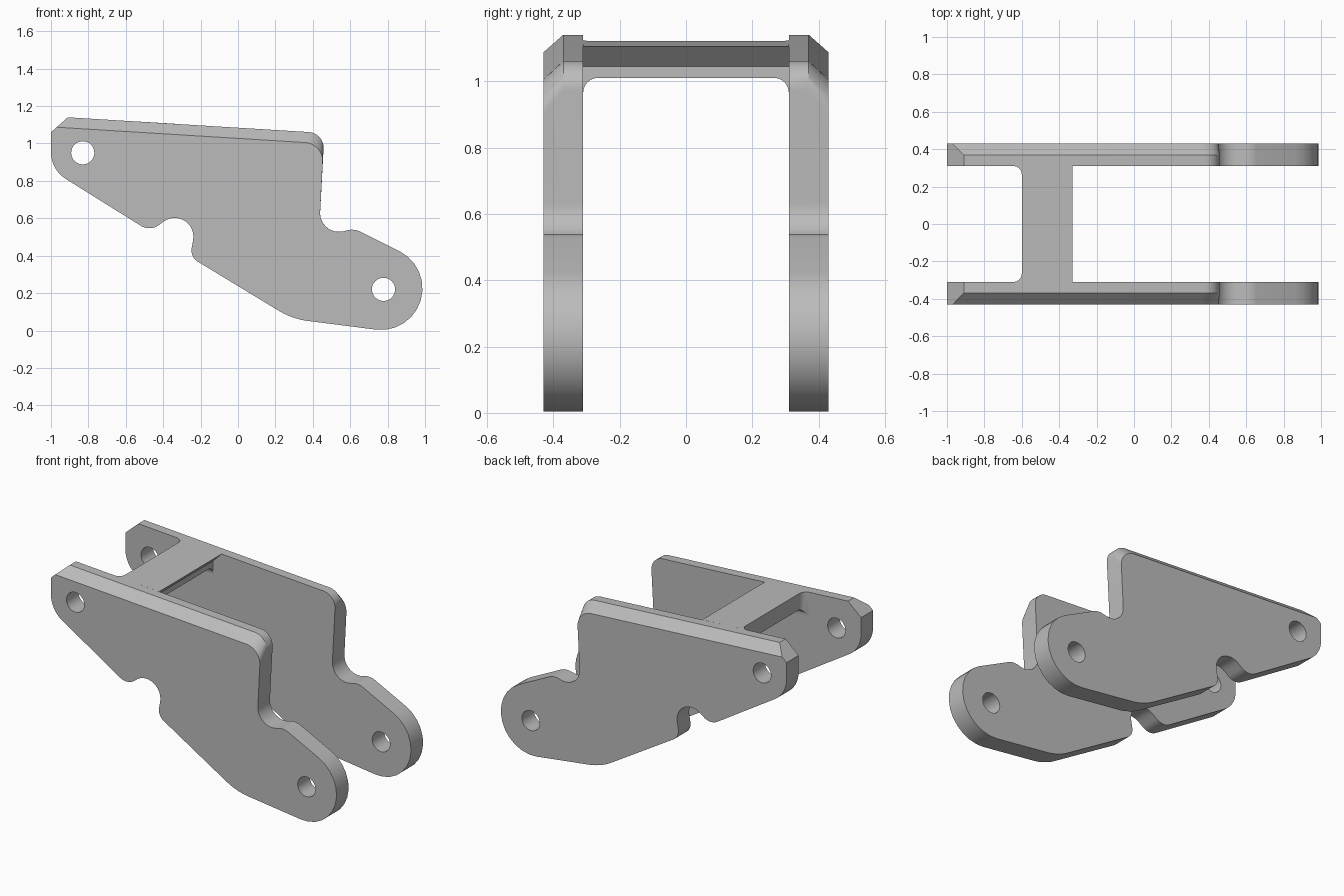
import bpy, bmesh, math
from mathutils import Vector

cube = bpy.data.objects.get("Cube")
if cube:
    bpy.data.objects.remove(cube)

grey = bpy.data.materials.new("plain_grey")
grey.use_nodes = True
COLOUR = (0.5, 0.5, 0.5, 1)
grey.diffuse_color = COLOUR
grey.node_tree.nodes["Principled BSDF"].inputs["Base Color"].default_value = COLOUR


def rounded(corners, steps=12):
    """Outline through (x, z, radius) corners, each rounded by a tangent arc."""
    points = []
    for i, (x, z, r) in enumerate(corners):
        p = Vector((x, z))
        if r == 0:
            points.append(p)
            continue
        a = (Vector(corners[i - 1][:2]) - p).normalized()
        b = (Vector(corners[(i + 1) % len(corners)][:2]) - p).normalized()
        half = a.angle(b) / 2
        centre = p + (a + b).normalized() * r / math.sin(half)
        start = p + a * r / math.tan(half) - centre
        end = p + b * r / math.tan(half) - centre
        turn = start.angle_signed(end)
        for k in range(steps + 1):
            t = -turn * k / steps
            c, s = math.cos(t), math.sin(t)
            points.append(centre + Vector((c * start.x - s * start.y,
                                           s * start.x + c * start.y)))
    return points


def circle(x, z, r, steps=32):
    return [Vector((x + r * math.cos(math.tau * k / steps),
                    z + r * math.sin(math.tau * k / steps))) for k in range(steps)]


def ring(bm, points, y):
    return [bm.verts.new((p[0], y, p[1])) for p in points]


def bridge(bm, r1, r2):
    for i in range(len(r1)):
        bm.faces.new((r1[i - 1], r1[i], r2[i], r2[i - 1]))


def loop_edges(bm, r):
    return [bm.edges.get((r[i - 1], r[i])) for i in range(len(r))]


def finish(bm, name):
    bmesh.ops.recalc_face_normals(bm, faces=bm.faces)
    mesh = bpy.data.meshes.new(name)
    bm.to_mesh(mesh)
    bm.free()
    mesh.materials.append(grey)
    obj = bpy.data.objects.new(name, mesh)
    bpy.context.collection.objects.link(obj)
    bpy.ops.object.select_all(action='DESELECT')
    obj.select_set(True)
    bpy.context.view_layer.objects.active = obj
    bpy.ops.object.shade_smooth_by_angle(angle=math.radians(25))


# Side plate outline, anticlockwise from the upper rear end
INNER, CHAMFER, OUTER = 0.31, 0.37, 0.43
lower = [(-1, 1.06, 0), (-1, 0.86, 0.17), (-0.47, 0.529, 0.085), (-0.197, 0.732, 0.1),
         (-0.256, 0.393, 0.07), (0.29, 0.062, 0.4), (2.04, -0.162, 0.222),
         (0.62, 0.545, 0.1), (0.432, 0.498, 0.1)]
full = rounded([(-0.91, 1.14, 0)] + lower + [(0.462, 1.056, 0.085)])
cut = rounded([(-0.97, 1.087, 0)] + lower + [(0.458, 0.999, 0.1)])
holes = [circle(-0.83, 0.95, 0.062), circle(0.778, 0.22, 0.062)]


def side_plate(name, side):
    bm = bmesh.new()
    rings = [ring(bm, full, side * INNER), ring(bm, full, side * CHAMFER),
             ring(bm, cut, side * OUTER)]
    bridge(bm, rings[0], rings[1])
    bridge(bm, rings[1], rings[2])
    caps = [loop_edges(bm, rings[0]), loop_edges(bm, rings[2])]
    # Pin holes
    for hole in holes:
        h1, h2 = ring(bm, hole, side * INNER), ring(bm, hole, side * OUTER)
        bridge(bm, h1, h2)
        caps[0] += loop_edges(bm, h1)
        caps[1] += loop_edges(bm, h2)
    for edges in caps:
        bmesh.ops.triangle_fill(bm, edges=edges, use_beauty=True)
    bmesh.ops.remove_doubles(bm, verts=bm.verts, dist=0.0001)
    finish(bm, name)


side_plate("right_side_plate", -1)
side_plate("left_side_plate", 1)

# Cross bar, undercut on one side and filleted into both plates
FILLET, STEPS = 0.045, 8
half_span = []
for k in range(STEPS + 1):
    t = math.pi / 2 * k / STEPS
    half_span.append((INNER - FILLET + FILLET * math.sin(t), FILLET * (1 - math.cos(t))))
stations = [(-y, d) for y, d in reversed(half_span)] + half_span

bm = bmesh.new()
sections = []
for y, d in stations:
    profile = [(-0.6 - d, 1.121 + d * 0.06), (-0.33, 1.105), (-0.39, 1.045),
               (-0.39, 1.01 - d), (-0.595 - d, 1.015 - d)]
    sections.append(ring(bm, profile, y))
for s1, s2 in zip(sections, sections[1:]):
    bridge(bm, s1, s2)
bm.faces.new(sections[0])
bm.faces.new(sections[-1])
finish(bm, "cross_bar")
